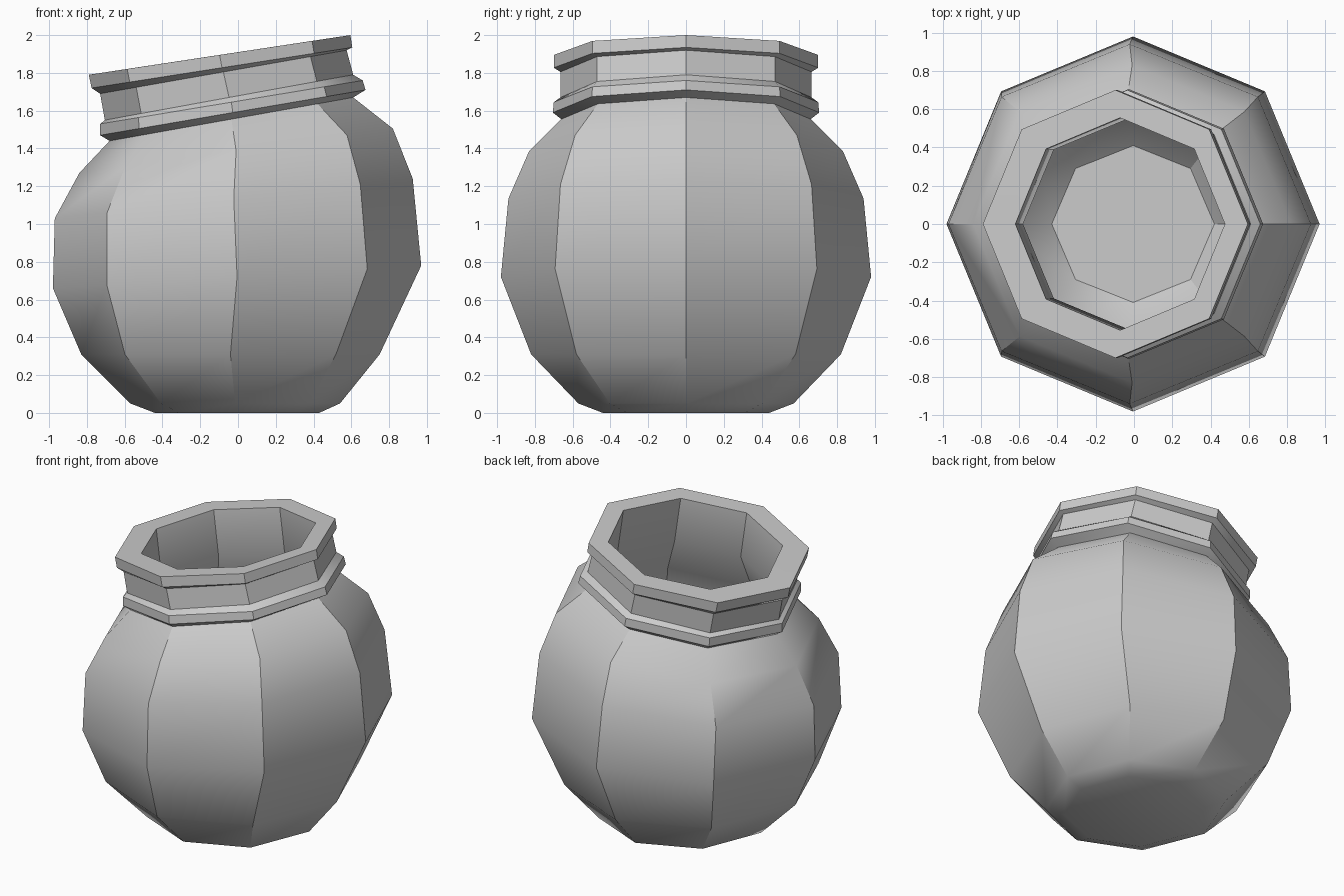
import bpy, bmesh, math

SIDES = 8

# Each tilted ring: left x, left z, right x, right z, depth radius
outer = [
    (-0.44, 0.00, 0.43, 0.00, 0.44),
    (-0.57, 0.05, 0.54, 0.05, 0.57),
    (-0.83, 0.31, 0.75, 0.31, 0.82),
    (-0.98, 0.66, 0.97, 0.78, 0.98),
    (-0.97, 1.03, 0.925, 1.24, 0.94),
    (-0.84, 1.27, 0.82, 1.505, 0.83),
    (-0.68, 1.44, 0.61, 1.67, 0.66),
]
collar_and_lip = [
    (-0.73, 1.47, 0.675, 1.71, 0.705),
    (-0.73, 1.53, 0.66, 1.76, 0.70),
    (-0.705, 1.55, 0.61, 1.79, 0.665),
    (-0.73, 1.69, 0.575, 1.92, 0.665),
    (-0.775, 1.72, 0.605, 1.935, 0.70),
    (-0.79, 1.79, 0.595, 2.00, 0.70),
]
inner = [
    (-0.62, 1.816, 0.475, 1.982, 0.555),
    (-0.58, 1.50, 0.52, 1.68, 0.55),
    (-0.71, 1.20, 0.69, 1.43, 0.70),
    (-0.83, 1.00, 0.79, 1.20, 0.81),
    (-0.84, 0.69, 0.83, 0.79, 0.84),
    (-0.71, 0.38, 0.64, 0.38, 0.68),
    (-0.43, 0.13, 0.42, 0.13, 0.41),
]


def add_ring(bm, xl, zl, xr, zr, ry):
    verts = []
    for k in range(SIDES):
        a = 2 * math.pi * k / SIDES
        c, s = math.cos(a), math.sin(a)
        t = (1 + c) / 2
        verts.append(bm.verts.new((xl + (xr - xl) * t, ry * s, zl + (zr - zl) * t)))
    return verts


# Pot: one continuous hollow shell from base to lip and down the inside
bm = bmesh.new()
rings = [add_ring(bm, *r) for r in outer + collar_and_lip + inner]
for a, b in zip(rings, rings[1:]):
    for k in range(SIDES):
        n = (k + 1) % SIDES
        bm.faces.new((a[k], a[n], b[n], b[k]))
bm.faces.new(rings[0][::-1])
bm.faces.new(rings[-1])
bmesh.ops.recalc_face_normals(bm, faces=bm.faces)

mesh = bpy.data.meshes.new("pot")
bm.to_mesh(mesh)
bm.free()
pot = bpy.data.objects.new("pot", mesh)
bpy.context.collection.objects.link(pot)

# Smooth the profile, keep the facet edges sharp
bpy.context.view_layer.objects.active = pot
pot.select_set(True)
bpy.ops.object.shade_smooth_by_angle(angle=math.radians(32))
